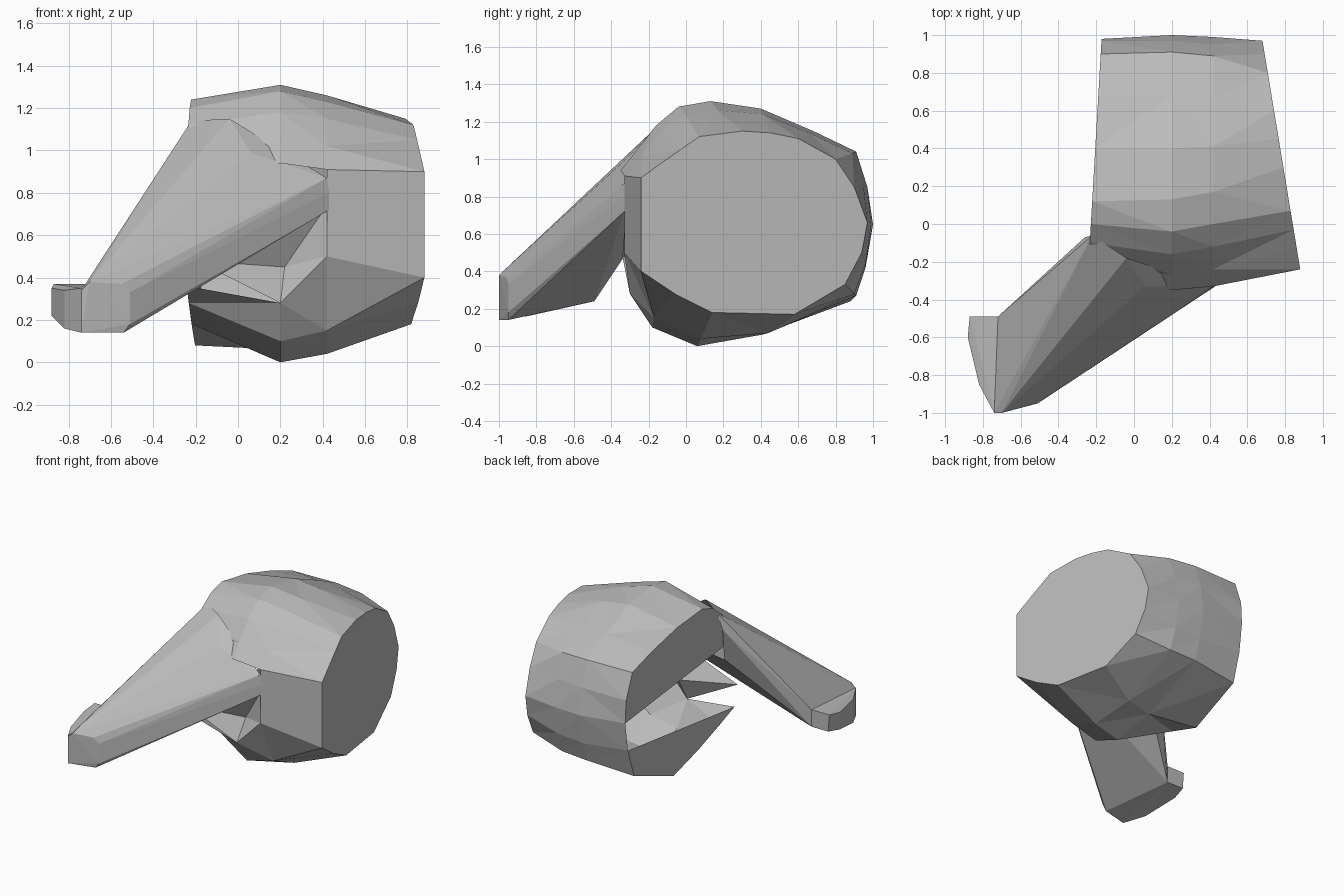
import bpy, bmesh

if "Cube" in bpy.data.objects:
    bpy.data.objects.remove(bpy.data.objects["Cube"])

grey = bpy.data.materials.new("plain grey")
grey.diffuse_color = (0.5, 0.5, 0.5, 1)
grey.use_nodes = True
grey.node_tree.nodes["Principled BSDF"].inputs["Base Color"].default_value = grey.diffuse_color


def finish(name, bm):
    me = bpy.data.meshes.new(name)
    bm.to_mesh(me)
    bm.free()
    me.materials.append(grey)
    ob = bpy.data.objects.new(name, me)
    bpy.context.collection.objects.link(ob)
    return ob


def hull(name, pts, hidden):
    """Convex hull of the points, without the faces hidden inside a neighbour."""
    bm = bmesh.new()
    for p in pts:
        bm.verts.new(p)
    bmesh.ops.convex_hull(bm, input=bm.verts[:])
    loose = [v for v in bm.verts if not v.link_faces]
    bmesh.ops.delete(bm, geom=loose, context='VERTS')
    bmesh.ops.recalc_face_normals(bm, faces=bm.faces[:])
    bm.normal_update()
    bmesh.ops.delete(bm, geom=[f for f in bm.faces if hidden(f)], context='FACES')
    return finish(name, bm)


# Drum outlines (y, z): left end, two middle sections, right end
left = [(-.24, .36), (-.2, .88), (-.17, 1.0), (-.1, 1.12), (0, 1.2), (.12, 1.24),
        (.4, 1.2), (.68, 1.12), (.9, 1.04), (.97, .85), (.98, .68), (.95, .46),
        (.88, .24), (.44, .08), (.16, .18), (-.07, .28)]
mid = [(-.3, .28), (-.35, .94), (-.27, 1.04), (-.16, 1.18), (-.04, 1.28), (.13, 1.31),
       (.4, 1.27), (.68, 1.15), (.91, 1.04), (.97, .85), (1.0, .65), (.96, .42),
       (.91, .27), (.4, .06), (.06, .0), (-.18, .1)]
fold = [(-.33, .5), (-.33, .91), (-.24, 1.02), (-.12, 1.15), (0, 1.23), (.17, 1.26),
        (.41, 1.24), (.66, 1.14), (.89, 1.03), (.95, .85), (.99, .65), (.96, .44),
        (.9, .28), (.44, .07), (.08, .04), (-.17, .15)]
right = [(-.24, .4), (-.24, .9), (-.13, .98), (-.03, 1.05), (.07, 1.12), (.3, 1.15),
         (.45, 1.14), (.6, 1.11), (.8, 1.0), (.9, .85), (.97, .66), (.94, .5),
         (.85, .33), (.58, .17), (.14, .18), (-.06, .28)]

# Drum shell, open at the front left below the spout
bm = bmesh.new()
rings = [[bm.verts.new((-.24 + .058 * (y + .2), y, z)) for y, z in left],
         [bm.verts.new((.2, y, z)) for y, z in mid],
         [bm.verts.new((.42, y, z)) for y, z in fold],
         [bm.verts.new((.88 - .165 * (y + .24), y, z)) for y, z in right]]
n = len(left)
for r in range(3):
    for i in range(n):
        j = (i + 1) % n
        if r < 2 and i == 0:
            continue
        bm.faces.new((rings[r][i], rings[r][j], rings[r + 1][j], rings[r + 1][i]))
bm.faces.new(rings[3])
# Left end in two pieces with a wedge gap between them
bm.faces.new(rings[0][1:11])
bm.faces.new(rings[0][11:] + rings[0][:1])
# Crumpled front wall folding inward under the spout
tip = bm.verts.new((-.2, -.34, .48))
dent = bm.verts.new((.22, -.22, .45))
upper = bm.verts.new((.42, -.32, .74))
low, edge = rings[1][0], rings[2][0]
for tri in ((tip, dent, upper), (dent, edge, upper), (dent, low, edge), (tip, low, dent)):
    bm.faces.new(tri)
bmesh.ops.triangulate(bm, faces=[f for f in bm.faces if len(f.verts) == 4])
bmesh.ops.recalc_face_normals(bm, faces=bm.faces[:])
finish("drum", bm)

# Spout sloping from the upper front of the drum to the tip, open into the drum
hull("spout", [
    (-.72, -.49, .37), (-.72, -.49, .24), (-.74, -1, .14), (-.74, -1, .34),
    (-.7, -1, .38), (-.55, -.96, .37), (-.51, -.95, .33), (-.51, -.95, .18),
    (-.54, -.95, .14),
    (-.26, -.07, 1.02), (-.22, -.06, 1.14), (-.22, -.15, .75), (-.04, -.18, 1.15),
    (.06, -.33, .99), (.42, -.33, .87), (.43, -.33, .8), (.43, -.33, .72)],
    lambda f: (all(v.co.x > -.3 for v in f.verts) and f.normal.y > .2)
    or all(v.co.x < -.71 for v in f.verts))

# Flared lip on the left of the tip
hull("spout_lip", [
    (-.87, -.49, .37), (-.88, -.6, .35), (-.88, -.6, .22), (-.86, -.49, .24),
    (-.72, -.49, .37), (-.72, -.49, .24), (-.82, -.85, .34), (-.82, -.85, .16),
    (-.74, -1, .14), (-.74, -1, .35)],
    lambda f: all(v.co.x > -.75 for v in f.verts))
